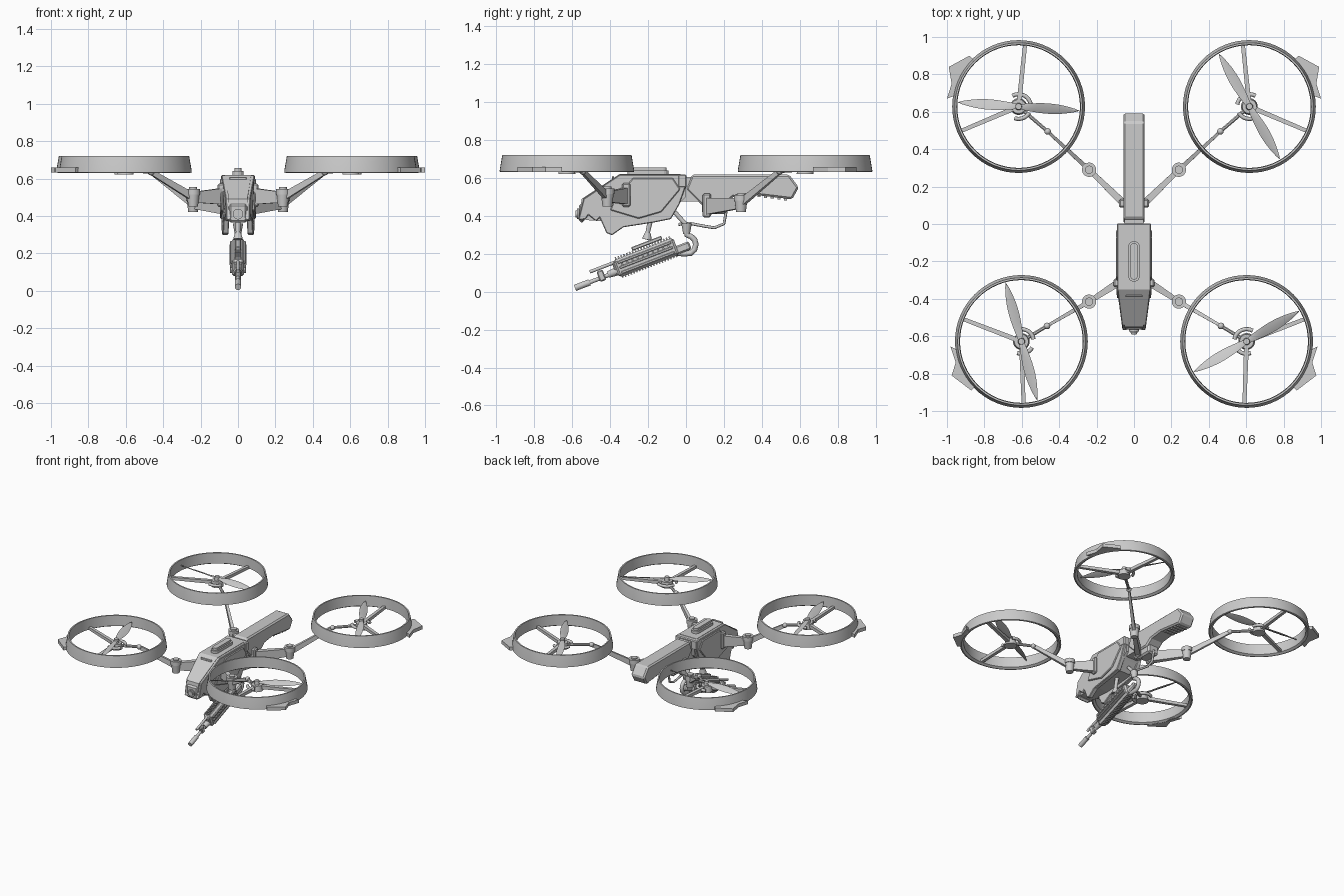
import bpy, bmesh
from math import sin, cos, pi, radians, sqrt
from mathutils import Matrix, Vector

if "Cube" in bpy.data.objects:
    bpy.data.objects.remove(bpy.data.objects["Cube"])

I = Matrix.Identity(4)


def finish(bm, name, m=I, bevel=0, smooth=False):
    bmesh.ops.recalc_face_normals(bm, faces=bm.faces)
    me = bpy.data.meshes.new(name)
    bm.to_mesh(me)
    bm.free()
    ob = bpy.data.objects.new(name, me)
    bpy.context.collection.objects.link(ob)
    ob.matrix_world = m
    if bevel:
        b = ob.modifiers.new("chamfer", 'BEVEL')
        b.width, b.segments, b.limit_method, b.angle_limit = bevel, 1, 'ANGLE', radians(50)
    if smooth:
        bpy.ops.object.select_all(action='DESELECT')
        ob.select_set(True)
        bpy.context.view_layer.objects.active = ob
        bpy.ops.object.shade_smooth_by_angle(angle=radians(35))
    return ob


def box(name, c, size, m=I, bevel=0):
    bm = bmesh.new()
    bmesh.ops.create_cube(bm, size=1, matrix=Matrix.Translation(c) @ Matrix.Diagonal((*size, 1)))
    return finish(bm, name, m, bevel)


def tube(name, a, b, r1, r2=None, n=20, m=I, tall=1):
    """cone or bar from a to b; tall stretches its section upward"""
    a, b = Vector(a), Vector(b)
    d = b - a
    rot = d.to_track_quat('Z', 'Y').to_matrix().to_4x4()
    bm = bmesh.new()
    bmesh.ops.create_cone(bm, cap_ends=True, segments=n, radius1=r1, radius2=r1 if r2 is None else r2,
                          depth=d.length, matrix=Matrix.Translation((a + b) / 2) @ rot
                          @ Matrix.Diagonal((1, tall, 1, 1)) @ Matrix.Rotation(pi / n, 4, 'Z'))
    return finish(bm, name, m, 0, n > 6)


def slab(name, pts, x0, x1, bevel=0, taper=True):
    """side profile (y, z) extruded from x0 to x1, narrowing toward the nose"""
    bm = bmesh.new()
    f = lambda y: 1 - 1.5 * max(0, -.36 - y) if taper else 1
    va = [bm.verts.new((x0 * f(y), y, z)) for y, z in pts]
    vb = [bm.verts.new((x1 * f(y), y, z)) for y, z in pts]
    bm.faces.new(va)
    bm.faces.new(vb[::-1])
    for i in range(len(pts)):
        j = (i + 1) % len(pts)
        bm.faces.new((va[i], vb[i], vb[j], va[j]))
    return finish(bm, name, I, bevel)


def plate(name, pts, z0, z1):
    """plan outline (x, y) extruded from z0 to z1"""
    bm = bmesh.new()
    f = bm.faces.new([bm.verts.new((x, y, z0)) for x, y in pts])
    r = bmesh.ops.extrude_face_region(bm, geom=[f])
    bmesh.ops.translate(bm, vec=(0, 0, z1 - z0), verts=[v for v in r['geom'] if isinstance(v, bmesh.types.BMVert)])
    return finish(bm, name)


def pipe(name, pts, r):
    cu = bpy.data.curves.new(name, 'CURVE')
    cu.dimensions, cu.bevel_depth, cu.bevel_resolution, cu.use_fill_caps = '3D', r, 2, True
    s = cu.splines.new('POLY')
    s.points.add(len(pts) - 1)
    for p, q in zip(s.points, pts):
        p.co = (*q, 1)
    ob = bpy.data.objects.new(name, cu)
    bpy.context.collection.objects.link(ob)


def ring(name, c, profile, n=64):
    bm = bmesh.new()
    rows = [[bm.verts.new((c[0] + r * cos(2 * pi * i / n), c[1] + r * sin(2 * pi * i / n), z))
             for r, z in profile] for i in range(n)]
    k = len(profile)
    for i in range(n):
        a, b = rows[i], rows[(i + 1) % n]
        for j in range(k):
            bm.faces.new((a[j], b[j], b[(j + 1) % k], a[(j + 1) % k]))
    return finish(bm, name, I, 0, True)


def propeller(name, c, ang):
    bm = bmesh.new()
    rows, n = [], 28
    for i in range(n + 1):
        t = -1 + 2 * i / n
        w = (.012 + .018 * sin(pi * abs(t))) * sqrt(max(.004, 1 - t ** 6))
        tw = radians(22) * (1 if t > 0 else -1) * min(1, abs(t) * 4)
        rows.append([bm.verts.new((t * .325, s * w * cos(tw), s * w * sin(tw) + h))
                     for s, h in ((-1, 0), (0, .004), (1, 0), (0, -.004))])
    for a, b in zip(rows, rows[1:]):
        for j in range(4):
            bm.faces.new((a[j], b[j], b[(j + 1) % 4], a[(j + 1) % 4]))
    bm.faces.new(rows[0])
    bm.faces.new(rows[-1])
    finish(bm, name, Matrix.Translation((*c, .68)) @ Matrix.Rotation(radians(ang), 4, 'Z'), 0, True)


# front hull: core, jagged side plates, cheek panels
slab("hull_core", [(-.35, .62), (-.55, .49), (-.565, .385), (-.5, .375), (-.35, .37), (-.1, .395),
                   (-.04, .46), (.0, .5), (.0, .57), (-.03, .62)], -.07, .07)
jag = [(-.35, .617), (-.54, .49), (-.568, .378), (-.53, .382), (-.515, .405), (-.475, .372), (-.455, .39), (-.435, .345),
       (-.42, .31), (-.39, .298), (-.33, .34), (-.17, .365), (-.08, .383), (-.035, .46), (.0, .56), (-.03, .617)]
cheek = [(-.28, .6), (-.07, .6), (-.03, .54), (-.13, .42), (-.25, .385), (-.4, .43), (-.38, .48)]
for s, side in ((1, "right"), (-1, "left")):
    slab(f"hull_side_{side}", jag, s * .055, s * .089, .004)
    slab(f"cheek_panel_{side}", cheek, s * .08, s * .096, .005)
box("waist_block", (0, -.02, .583), (.184, .045, .07), bevel=.006)
box("waist_core", (0, .01, .54), (.1, .12, .13))
box("nose_slot", (0, -.385, .6), (.09, .012, .018), bevel=.003)

# roof hatch (capsule)
for nm, w, l, z in (("hatch_base", .031, .078, .64), ("hatch_cap", .02, .078, .656)):
    plate(nm, [(w * cos(a), -.2 + (l if sin(a) > 0 else -l) + w * sin(a))
               for a in [pi * (i + .5) / 8 for i in range(16)]], .6, z)

# nose sensor
box("sensor_frame", (0, -.55, .415), (.1, .03, .1), bevel=.012)
tube("sensor_barrel", (0, -.55, .41), (0, -.575, .41), .028)
tube("sensor_lens", (0, -.56, .41), (0, -.583, .41), .018)

# tail body with underside vents
slab("tail_body", [(.03, .617), (.545, .617), (.595, .55), (.56, .487), (.35, .512), (.25, .5),
                   (.2, .46), (.08, .46), (.0, .54)], -.057, .057, .01, False)
box("tail_belly", (0, .15, .455), (.09, .13, .09), bevel=.012)
for i in range(5):
    box(f"tail_vent_{i}", (0, .385 + i * .035, .507 - i * .0042), (.08, .016, .016))

# four rotors with arms; mirrored left and right
specs = {"rear": dict(c=(.617, .628), joint=(.24, .29), jz=(.42, .515), br=(.055, .11, .455), ball=(.462, .495),
                      spokes=(96, -23), prop=(-60, -4),
                      fin=[(.86, .88), (.88, .9), (.99, .84), (.975, .75), (1, .67), (.95, .69), (.93, .78)]),
         "front": dict(c=(.602, -.628), joint=(.24, -.415), jz=(.45, .55), br=(.085, -.315, .51), ball=(.465, -.545),
                       spokes=(268, 21), prop=(30, -75),
                       fin=[(.85, -.87), (.87, -.89), (.975, -.81), (.953, -.74), (.982, -.655), (.93, -.68), (.92, -.76)])}
for end, d in specs.items():
    for s, side in ((1, "right"), (-1, "left")):
        tag = f"{end}_{side}"
        (cx, cy), (jx, jy), (z0, z1) = d["c"], d["joint"], d["jz"]
        cx, jx = s * cx, s * jx
        bx, by, bz = s * d["br"][0], d["br"][1], d["br"][2]
        zm = (z0 + z1) / 2
        ring(f"duct_{tag}", (cx, cy), [(.345, .63), (.355, .633), (.354, .645), (.341, .72), (.331, .72), (.328, .64)])
        plate(f"duct_fin_{tag}", [(s * x, y) for x, y in d["fin"]], .632, .658)
        # hub
        tube(f"hub_{tag}", (cx, cy, .622), (cx, cy, .665), .045, .038)
        tube(f"hub_shaft_{tag}", (cx, cy, .66), (cx, cy, .695), .02, .016)
        for k, (a0, a1) in enumerate(((60, 170), (210, 290))):
            pipe(f"hub_guard_{k}_{tag}", [(cx + s * .066 * cos(radians(a0 + (a1 - a0) * i / 10)),
                                           cy + .066 * sin(radians(a0 + (a1 - a0) * i / 10)), .65)
                                          for i in range(11)], .011)
        for k, a in enumerate(d["spokes"]):
            u, v = s * cos(radians(a)), sin(radians(a))
            tube(f"spoke_{k}_{tag}", (cx + .03 * u, cy + .03 * v, .648),
                 (cx + .335 * u, cy + .335 * v, .648), .018, .015, 4)
        propeller(f"propeller_{tag}", (cx, cy), d["prop"][0 if s > 0 else 1])
        # arm
        bl = (s * d["ball"][0], d["ball"][1], .635)
        box(f"arm_bracket_{tag}", (bx, by, bz), (.05, .045, .125), bevel=.008)
        tube(f"inner_arm_{tag}", (bx, by, bz - .005), (jx, jy, zm), .028, .018, 4, tall=2.2)
        tube(f"joint_{tag}", (jx, jy, z0), (jx, jy, z1 - .035), .026, .034)
        tube(f"joint_collar_{tag}", (jx, jy, z1 - .035), (jx, jy, z1 - .005), .038)
        tube(f"joint_cap_{tag}", (jx, jy, z1 - .005), (jx, jy, z1 + .004), .022)
        tube(f"outer_arm_{tag}", (jx, jy, zm), bl, .017, .011, 4, tall=1.7)
        bm = bmesh.new()
        bmesh.ops.create_uvsphere(bm, u_segments=12, v_segments=8, radius=.018)
        finish(bm, f"arm_ball_{tag}", Matrix.Translation(bl), 0, True)
        tube(f"hub_arm_{tag}", bl, (cx, cy, .645), .01, .011, 8)

# slung gun, built along its own axis and tilted
G = Matrix.Translation((0, -.21, .18)) @ Matrix.Rotation(radians(21), 4, 'X')
box("gun_body", (0, 0, 0), (.066, .34, .096), G, .012)
box("gun_front_block", (0, -.17, 0), (.045, .02, .07), G, .006)
box("gun_receiver", (0, .2, -.022), (.045, .08, .045), G, .008)
for i in range(20):
    for v, nm in ((.052, "top"), (-.048, "bottom")):
        box(f"gun_{nm}_rib_{i}", (0, -.152 + i * .016, v), (.03, .008, .016), G)
for s, side in ((1, "right"), (-1, "left")):
    for j, v in enumerate((-.028, 0, .028)):
        box(f"gun_side_rail_{j}_{side}", (s * .036, 0, v), (.014, .3, .014), G, .003)
    for i in range(10):
        box(f"gun_side_rib_{i}_{side}", (s * .039, -.13 + i * .029, .014), (.014, .01, .012), G)
box("gun_mount_rail", (0, .03, .069), (.03, .17, .02), G, .004)
tube("gun_barrel", (0, -.16, -.015), (0, -.4, -.015), .011, m=G)
tube("gun_muzzle", (0, -.325, -.015), (0, -.408, -.015), .017, m=G)
box("gun_gas_block", (0, -.255, -.005), (.032, .035, .058), G, .006)
tube("gun_barrel_sleeve", (0, -.16, -.012), (0, -.22, -.012), .024, .018, m=G)
tube("gun_upper_tube", (0, -.15, .036), (0, -.305, .036), .009, m=G)

# gun suspension and feed hose
tube("gun_post", (0, -.185, .39), (0, -.21, .275), .014, .011)
tube("gun_post_collar", (0, -.2, .31), (0, -.207, .275), .016, .026)
pipe("feed_hose", [(0, -.05, .205), (0, -.01, .2), (0, .025, .203), (0, .045, .222), (0, .052, .25),
                   (0, .045, .275), (0, .025, .292), (0, .005, .3), (0, .003, .32)], .015)
tube("hose_coupling", (0, .003, .305), (0, .003, .36), .018, .028)
tube("hose_stem", (0, .003, .35), (0, -.06, .42), .012)
pipe("support_rod", [(0, -.04, .355), (0, .02, .36), (0, .1, .345), (0, .15, .337), (0, .2, .358), (0, .215, .44)], .008)
